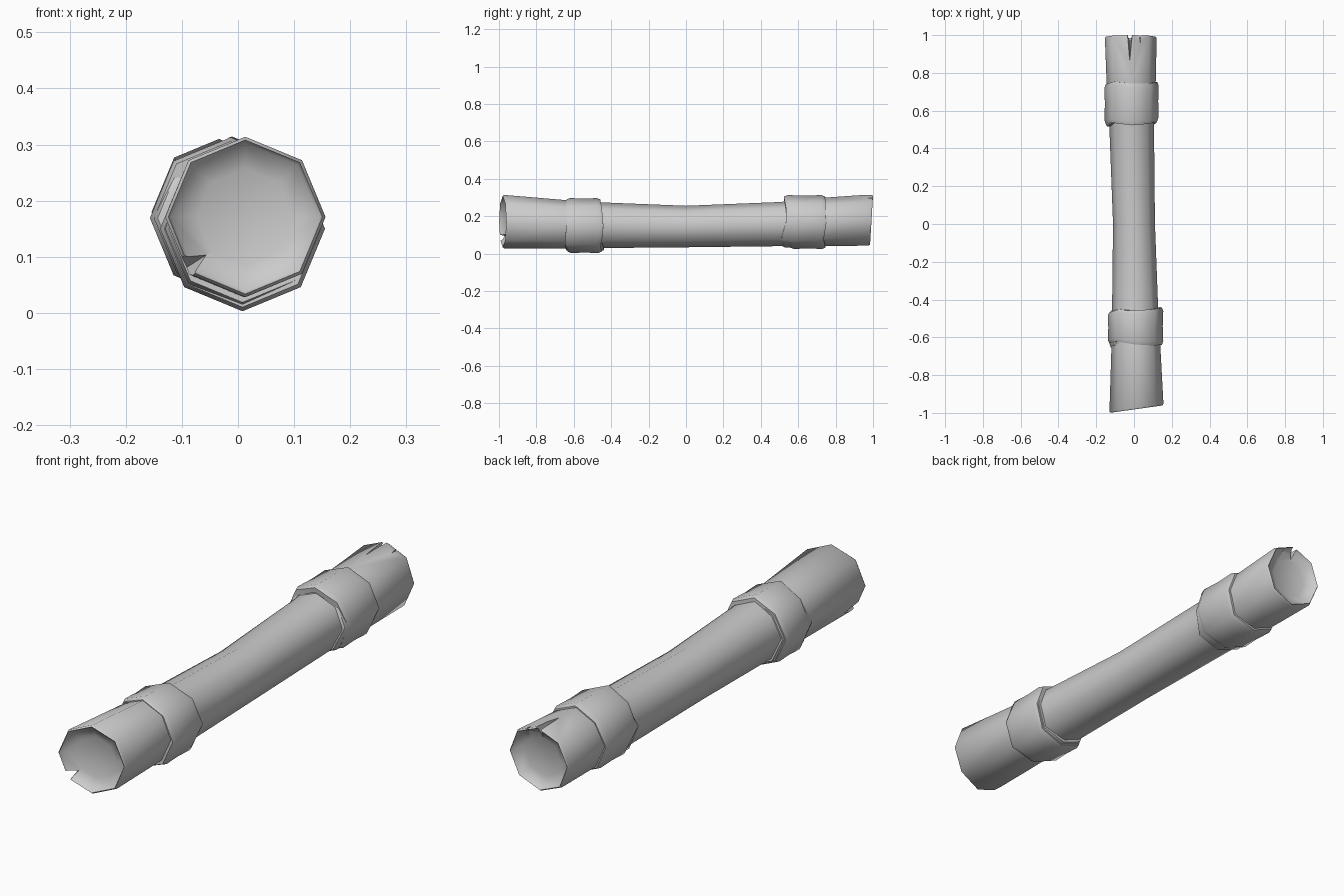
import bpy, bmesh, math
from mathutils import Vector

cube = bpy.data.objects.get("Cube")
if cube:
    bpy.data.objects.remove(cube, do_unlink=True)

grey = bpy.data.materials.new("plain_grey")
grey.use_nodes = True
COLOR = (0.6, 0.6, 0.6, 1)
grey.diffuse_color = COLOR
grey.node_tree.nodes["Principled BSDF"].inputs["Base Color"].default_value = COLOR

SIDES = 8


def make_object(name, bm):
    bmesh.ops.recalc_face_normals(bm, faces=bm.faces)
    mesh = bpy.data.meshes.new(name)
    bm.to_mesh(mesh)
    bm.free()
    mesh.materials.append(grey)
    ob = bpy.data.objects.new(name, mesh)
    bpy.context.collection.objects.link(ob)
    return ob


def select(ob):
    bpy.ops.object.select_all(action="DESELECT")
    ob.select_set(True)
    bpy.context.view_layer.objects.active = ob


def smooth(ob, angle=50):
    select(ob)
    bpy.ops.object.shade_smooth_by_angle(angle=math.radians(angle))


def ring(bm, y, cx, cz, r, slope=0, lean=0, wobble=0):
    """Eight-sided ring across y; slope and lean tilt it along x and z."""
    verts = []
    for i in range(SIDES):
        a = i * math.tau / SIDES
        x, z = r * math.cos(a), r * math.sin(a)
        shift = slope * x + lean * z + wobble * math.sin(3 * a + 1)
        verts.append(bm.verts.new((cx + x, y + shift, cz + z)))
    return verts


def bridge(bm, rings, closed=False):
    pairs = list(zip(rings, rings[1:]))
    if closed:
        pairs.append((rings[-1], rings[0]))
    for a, b in pairs:
        for i in range(SIDES):
            j = (i + 1) % SIDES
            bm.faces.new((a[i], a[j], b[j], b[i]))


# Log: slightly waisted shaft with bevelled rims and dished ends
# y, centre x, centre z, radius, slope, lean
LOG = [
    (-0.972, 0.013, 0.171, 0.143, 0.14, 0),
    (-0.64, 0.010, 0.157, 0.129, 0, 0),
    (-0.45, 0.006, 0.152, 0.122, 0, 0),
    (0.0, 0.0, 0.145, 0.111, 0, 0),
    (0.5, -0.012, 0.158, 0.118, 0, 0),
    (0.75, -0.015, 0.170, 0.130, 0, 0),
    (0.984, -0.017, 0.180, 0.137, 0, 0.06),
]


def dish(end, inward):
    y, cx, cz, r, slope, lean = end
    steps = [(-0.008, 0.96), (0.004, 0.92), (0.022, 0.6)]
    return [(y + inward * d, cx, cz, r * k, slope, lean) for d, k in steps]


bm = bmesh.new()
profile = dish(LOG[0], 1)[::-1] + LOG + dish(LOG[-1], -1)
rings = [ring(bm, *p) for p in profile]
bridge(bm, rings)
for loop in (rings[0], rings[-1]):
    bm.faces.new(loop)
log = make_object("log", bm)


# Splits: thin wedges cut out of the two ends
def split(name, inner, edge_a, edge_b, tip, out):
    bm = bmesh.new()
    end = Vector((0, out, 0))
    front = [bm.verts.new(Vector(p) + end) for p in (inner, edge_a, edge_b)]
    point = bm.verts.new(tip)
    bm.faces.new(front)
    for i in range(3):
        bm.faces.new((front[i], front[(i + 1) % 3], point))
    cutter = make_object(name, bm)
    cutter.hide_render = True
    cutter.hide_set(True)
    mod = log.modifiers.new(name, "BOOLEAN")
    mod.operation = "DIFFERENCE"
    mod.solver = "EXACT"
    mod.object = cutter
    return cutter


cutters = [
    split("front_split", (-0.035, -0.97, 0.117), (-0.155, -0.97, 0.09),
          (-0.112, -0.97, 0.025), (-0.14, -0.83, 0.05), -0.03),
    split("back_long_split", (-0.02, 0.99, 0.25), (-0.045, 0.99, 0.35),
          (-0.003, 0.99, 0.35), (-0.024, 0.8, 0.33), 0.02),
    split("back_short_split", (0.03, 0.99, 0.265), (0.022, 0.99, 0.35),
          (0.05, 0.99, 0.35), (0.037, 0.9, 0.33), 0.02),
]
select(log)
for cutter in cutters:
    bpy.ops.object.modifier_apply(modifier=cutter.name)
    bpy.data.objects.remove(cutter, do_unlink=True)
smooth(log)


# Wrapped bands: soft-edged rings sunk into the log
def band(name, y0, y1, centre, r, tilt0, tilt1, wobble):
    bm = bmesh.new()
    width = y1 - y0
    rings = []
    for t, k in ((0, 0.8), (0, 0.95), (0.1, 1), (0.5, 0.98),
                 (0.9, 1), (1, 0.95), (1, 0.8)):
        slope = tilt0[0] * (1 - t) + tilt1[0] * t
        lean = tilt0[1] * (1 - t) + tilt1[1] * t
        rings.append(ring(bm, y0 + t * width, *centre, r * k, slope, lean, wobble))
    bridge(bm, rings, closed=True)
    smooth(make_object(name, bm), 60)


front_centre, back_centre = (0.008, 0.150), (-0.013, 0.169)
band("front_band", -0.635, -0.455, front_centre, 0.147,
     (-0.07, 0), (0.06, 0), 0.006)
band("front_band_underlayer", -0.64, -0.45, front_centre, 0.138,
     (0.05, 0.05), (0.02, -0.06), 0.008)
band("back_band", 0.54, 0.745, back_centre, 0.144,
     (0.02, -0.1), (0, 0.02), 0.007)
band("back_band_underlayer", 0.525, 0.66, back_centre, 0.137,
     (0.02, 0.1), (0, 0), 0.008)
